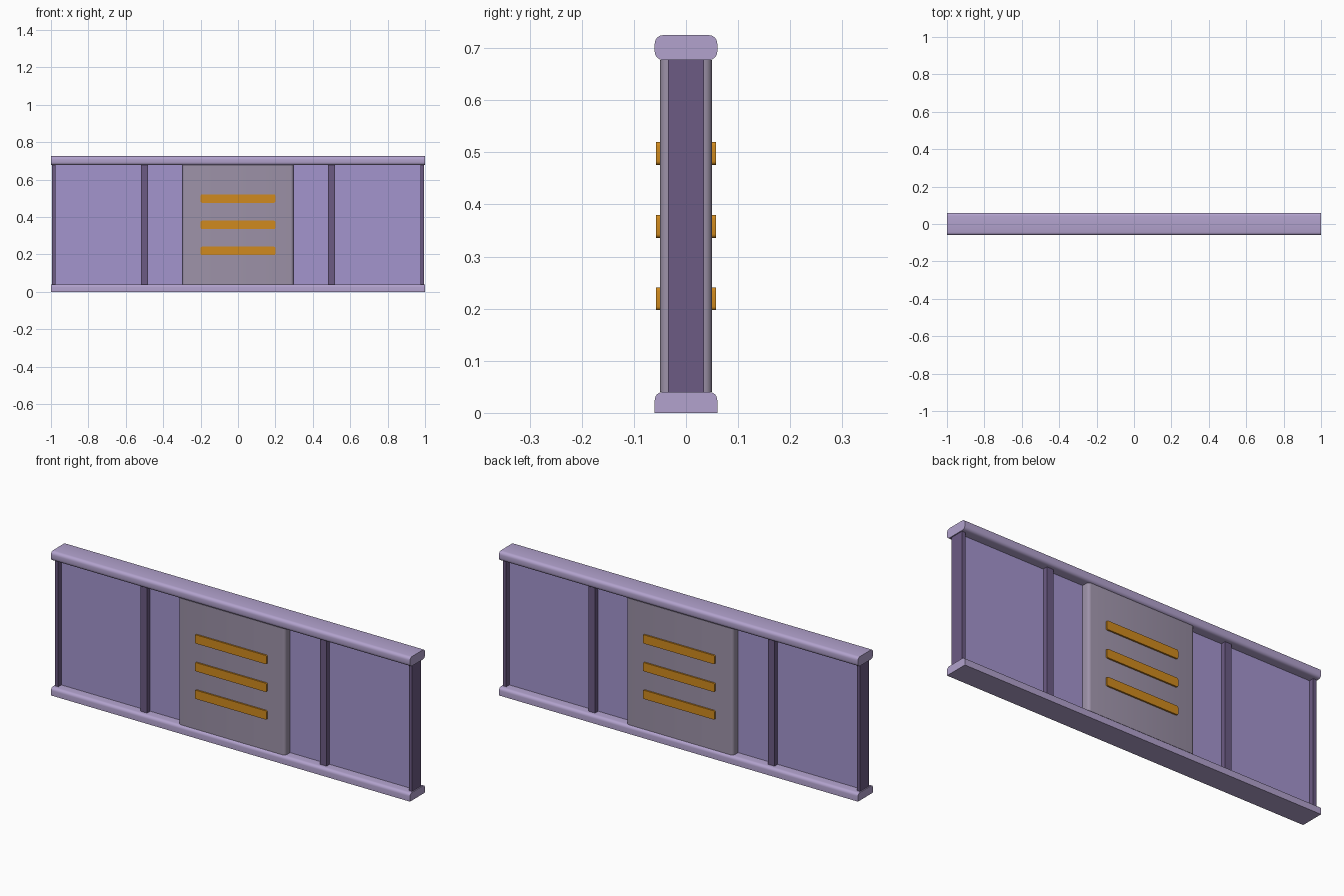
import bpy, bmesh

cube = bpy.data.objects.get("Cube")
if cube:
    bpy.data.objects.remove(cube)


def material(name, srgb):
    color = [((c / 255 + 0.055) / 1.055) ** 2.4 for c in srgb] + [1]
    mat = bpy.data.materials.new(name)
    mat.use_nodes = True
    mat.diffuse_color = color
    mat.node_tree.nodes["Principled BSDF"].inputs["Base Color"].default_value = color
    return mat


LAVENDER = material("lavender rail", (178, 162, 205))
VIOLET = material("violet panel", (164, 149, 206))
PLUM = material("dark plum post", (108, 91, 132))
GREY = material("mauve grey", (157, 146, 168))
ORANGE = material("orange", (208, 138, 30))


def box(name, mat, low, high, axis=None, bevel=0, keep=lambda p: True):
    """Box between two corners; edges along one axis can be rounded."""
    bm = bmesh.new()
    bmesh.ops.create_cube(bm, size=1)
    for v in bm.verts:
        v.co = [l + (c + 0.5) * (h - l) for l, h, c in zip(low, high, v.co)]
    if bevel:
        edges = [e for e in bm.edges
                 if abs((e.verts[0].co - e.verts[1].co).normalized()[axis]) > 0.9
                 and keep((e.verts[0].co + e.verts[1].co) / 2)]
        bmesh.ops.bevel(bm, geom=edges, offset=bevel, segments=4,
                        profile=0.5, affect='EDGES')
    mesh = bpy.data.meshes.new(name)
    bm.to_mesh(mesh)
    bm.free()
    mesh.materials.append(mat)
    obj = bpy.data.objects.new(name, mesh)
    bpy.context.collection.objects.link(obj)
    bpy.ops.object.select_all(action='DESELECT')
    bpy.context.view_layer.objects.active = obj
    obj.select_set(True)
    if bevel:
        bpy.ops.object.shade_smooth_by_angle()
    return obj


BASE, CAP, TOP = 0.04, 0.677, 0.725

# Rails: the lower one is rounded only along its upper edges
box("bottom_rail", LAVENDER, (-1, -0.06, 0), (1, 0.06, BASE), 0, 0.015,
    keep=lambda p: p.z > 0.01)
box("top_rail", LAVENDER, (-1, -0.06, CAP), (1, 0.06, TOP), 0, 0.016)

# Thin infill panel
box("infill_panel", VIOLET, (-0.985, -0.01, BASE), (0.985, 0.01, CAP))

# Posts, mirrored left and right
for side, sign in (("left", 1), ("right", -1)):
    for part, x, half in (("middle_post", 0.5, 0.018), ("end_post", 0.986, 0.009)):
        box(f"{side}_{part}", PLUM, (sign * x - half, -0.035, BASE),
            (sign * x + half, 0.035, CAP))

# Central block with rounded upright edges
box("centre_block", GREY, (-0.297, -0.05, BASE), (0.297, 0.05, CAP), 2, 0.015)

# Bars standing proud of the block on both faces
for name, z in (("lower", 0.219), ("middle", 0.358), ("upper", 0.498)):
    box(f"{name}_bar", ORANGE, (-0.2, -0.058, z - 0.022),
        (0.2, 0.058, z + 0.022), 1, 0.007)
